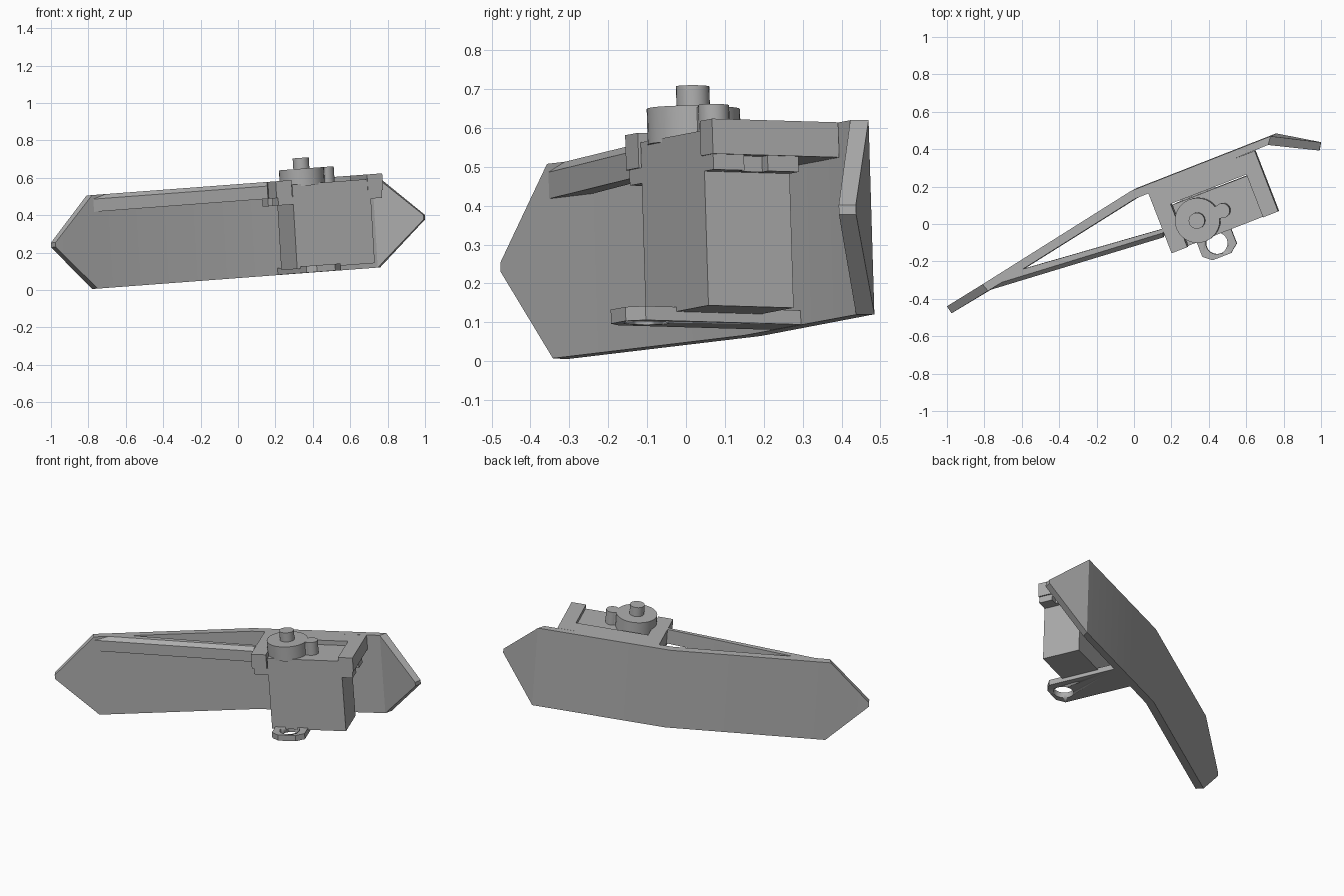
import bpy, bmesh, math
from mathutils import Vector

cube = bpy.data.objects.get("Cube")
if cube:
    bpy.data.objects.remove(cube, do_unlink=True)

gray = bpy.data.materials.new("plain_gray")
gray.use_nodes = True
color = (0.42, 0.42, 0.42, 1)
gray.diffuse_color = color
gray.node_tree.nodes["Principled BSDF"].inputs["Base Color"].default_value = color

ORIGIN = Vector((0.303, -0.11))     # front corner of the motor
U = Vector((0.932, 0.362))          # along the motor
V = Vector((-0.362, 0.932))         # towards the panel


def local(u, v):
    return ORIGIN + U * u + V * v


def lean(p):
    # the whole assembly is tilted a little
    x, y, z = p
    h = z - 0.315
    return (x - 0.06 * h, y - 0.03 * h, z + 0.075 * x)


def finish(bm, name):
    for vert in bm.verts:
        vert.co = lean(vert.co)
    bmesh.ops.recalc_face_normals(bm, faces=bm.faces)
    mesh = bpy.data.meshes.new(name)
    bm.to_mesh(mesh)
    bm.free()
    obj = bpy.data.objects.new(name, mesh)
    bpy.context.collection.objects.link(obj)
    mesh.materials.append(gray)
    bpy.ops.object.select_all(action='DESELECT')
    bpy.context.view_layer.objects.active = obj
    obj.select_set(True)
    bpy.ops.object.shade_smooth_by_angle(angle=math.radians(28))
    return obj


def prism(name, outline, z0, z1, top=None):
    bm = bmesh.new()
    low = [bm.verts.new((x, y, z0)) for x, y in outline]
    high = [bm.verts.new((x, y, z1)) for x, y in (top or outline)]
    bm.faces.new(low)
    bm.faces.new(high)
    n = len(low)
    for i in range(n):
        j = (i + 1) % n
        bm.faces.new((low[i], low[j], high[j], high[i]))
    return finish(bm, name)


def box(name, u0, u1, v0, v1, z0, z1):
    return prism(name, [local(u0, v0), local(u1, v0), local(u1, v1), local(u0, v1)], z0, z1)


def cylinder(name, center, r, z0, z1, sides=32):
    ring = [(center[0] + r * math.cos(a), center[1] + r * math.sin(a))
            for a in (2 * math.pi * i / sides for i in range(sides))]
    return prism(name, ring, z0, z1)


# Bent panel with pointed ends: back xy, front xy, half height
stations = [((-1, -0.44), (-0.975, -0.477), 0.012),
            ((-0.795, -0.315), (-0.765, -0.35), 0.25),
            ((0, 0.185), (0.02, 0.142), 0.25),
            ((0.745, 0.477), (0.732, 0.43), 0.25),
            ((1, 0.437), (0.992, 0.393), 0.012)]
bm = bmesh.new()
loops = []
for back, front, h in stations:
    loops.append([bm.verts.new((*p, 0.315 + s * h))
                  for p, s in ((back, -1), (back, 1), (front, 1), (front, -1))])
bm.faces.new(loops[0])
bm.faces.new(loops[-1])
for a, b in zip(loops, loops[1:]):
    for i in range(4):
        j = (i + 1) % 4
        bm.faces.new((a[i], a[j], b[j], b[i]))
finish(bm, "bent_panel")

# Diagonal strut with a chamfered upper front edge
foot = [(-0.76, -0.347), (0.17, -0.065), (0.18, -0.015), (-0.62, -0.245)]
crest = [(-0.76, -0.325), (0.17, -0.04), (0.18, -0.015), (-0.62, -0.245)]
prism("strut", foot, 0.475, 0.543)
prism("strut_crest", foot, 0.543, 0.565, crest)

# Upper frame holding the motor
box("left_arm", 0.43, 0.517, -0.003, 0.345, 0.475, 0.565)
box("right_arm", -0.095, -0.005, -0.005, 0.345, 0.475, 0.565)
box("rear_bar", -0.01, 0.44, 0.243, 0.345, 0.475, 0.565)

# Motor body and its notched mounting tabs
box("motor_body", 0, 0.445, 0, 0.235, 0.09, 0.54)
for side, u0, u1, ur in (("left", 0.44, 0.51, 0.47), ("right", -0.085, 0.005, -0.03)):
    box(side + "_tab_front", u0, u1, 0, 0.085, 0.435, 0.475)
    box(side + "_tab_rear", u0, u1, 0.15, 0.235, 0.435, 0.475)
    box(side + "_tab_root", min(ur, 0.44) if ur > 0 else ur, max(ur, 0.005),
        0.08, 0.155, 0.435, 0.475)

# Gear housing, side lobe and output shaft
hub = Vector((0.357, 0.028))
lobe = Vector((0.49, 0.08))
cylinder("gear_housing", hub, 0.12, 0.53, 0.622)
cylinder("housing_lobe", lobe, 0.04, 0.53, 0.622, 24)
side = (lobe - hub).normalized().orthogonal() * 0.035
prism("lobe_bridge", [hub - side, lobe - side, lobe + side, hub + side], 0.53, 0.618)
cylinder("output_shaft", hub, 0.043, 0.6, 0.68, 24)

# Lower support plate with a pivot hole
profile = [(0.02, 0.345), (0.02, -0.085), (0.065, -0.122),
           (0.17, -0.122), (0.217, -0.085), (0.217, 0.345)]
plate = prism("support_plate", [local(u, v) for u, v in profile], 0.066, 0.102)
cutter = cylinder("pivot_hole_cutter", local(0.118, -0.045), 0.058, 0, 0.2)
cutter.hide_render = True
cutter.hide_viewport = True
cut = plate.modifiers.new("pivot_hole", 'BOOLEAN')
cut.operation = 'DIFFERENCE'
cut.solver = 'EXACT'
cut.object = cutter
